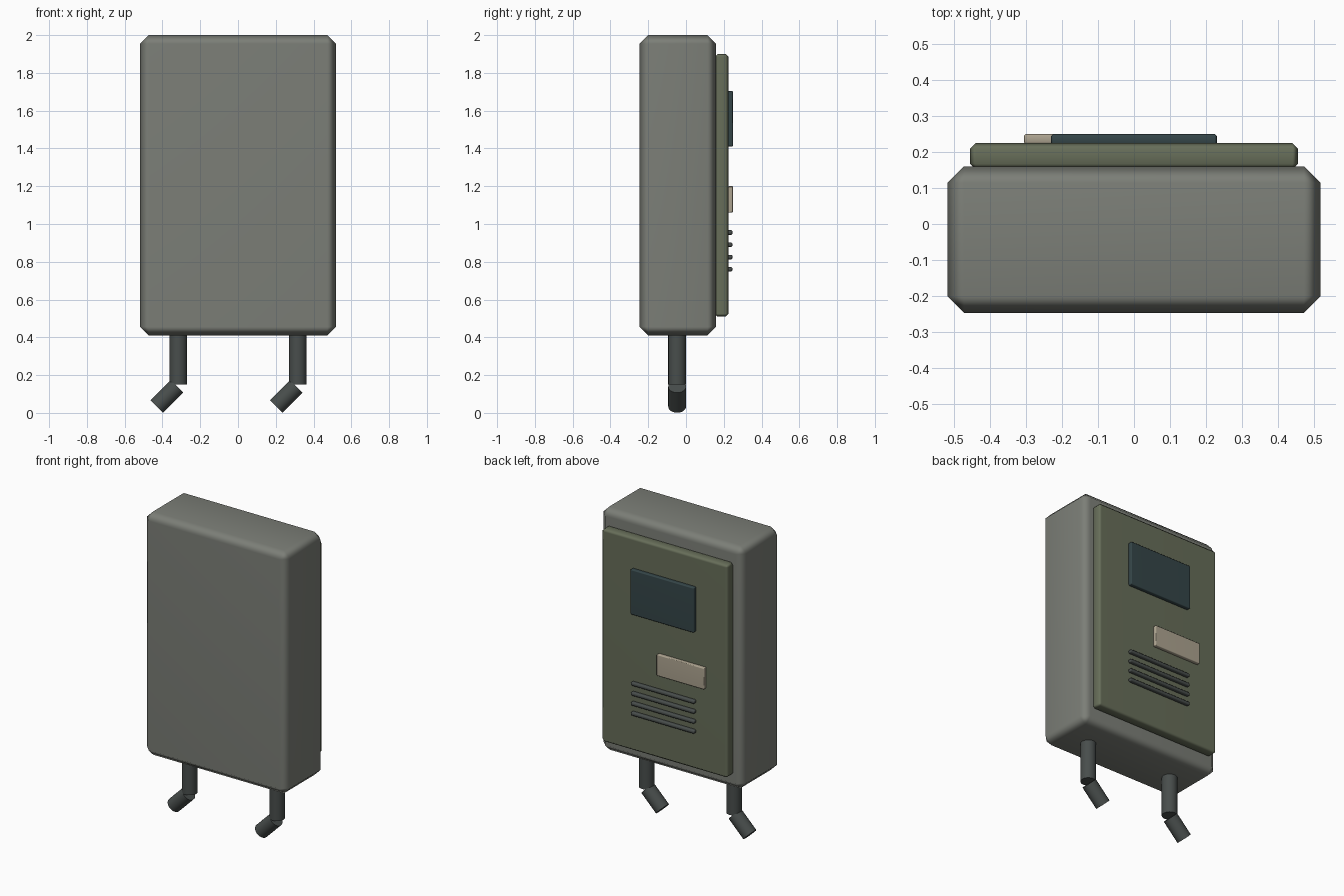
import bpy
from math import radians

if "Cube" in bpy.data.objects:
    bpy.data.objects.remove(bpy.data.objects["Cube"])


def material(name, rgb):
    m = bpy.data.materials.new(name)
    m.diffuse_color = (*rgb, 1)
    m.use_nodes = True
    m.node_tree.nodes["Principled BSDF"].inputs["Base Color"].default_value = m.diffuse_color
    return m


BODY = material("grey_paint", (0.20, 0.21, 0.185))
DOOR = material("olive_paint", (0.135, 0.155, 0.10))
SCREEN = material("dark_glass", (0.035, 0.06, 0.065))
LABEL = material("beige_plate", (0.42, 0.37, 0.28))
DARK = material("dark_metal", (0.065, 0.075, 0.072))


def box(name, x, y, z, bevel, mat):
    """Bevelled box from its (min, max) extents."""
    bpy.ops.mesh.primitive_cube_add(size=1, location=[sum(r) / 2 for r in (x, y, z)])
    o = bpy.context.object
    o.name = name
    o.scale = [r[1] - r[0] for r in (x, y, z)]
    bpy.ops.object.transform_apply(location=False, rotation=False, scale=True)
    b = o.modifiers.new("Bevel", 'BEVEL')
    b.width = bevel
    b.segments = 1
    bpy.ops.object.modifier_apply(modifier=b.name)
    bpy.ops.object.shade_smooth_by_angle(angle=radians(50))
    w = o.modifiers.new("Normals", 'WEIGHTED_NORMAL')
    w.keep_sharp = True
    o.data.materials.append(mat)
    return o


def pipe(name, loc, length, tilt=0):
    bpy.ops.mesh.primitive_cylinder_add(vertices=24, radius=0.047, depth=length,
                                        location=loc, rotation=(0, radians(tilt), 0))
    o = bpy.context.object
    o.name = name
    bpy.ops.object.shade_smooth_by_angle(angle=radians(40))
    o.data.materials.append(DARK)
    return o


# Cabinet and door panel on the back
box("cabinet", (-0.518, 0.518), (-0.247, 0.16), (0.41, 2.0), 0.046, BODY)
box("door_panel", (-0.455, 0.455), (0.152, 0.225), (0.51, 1.9), 0.015, DOOR)

# Display window and label plate
box("display_window", (-0.23, 0.23), (0.217, 0.25), (1.41, 1.705), 0.006, SCREEN)
box("label_plate", (-0.305, 0.04), (0.222, 0.25), (1.06, 1.20), 0.005, LABEL)

# Vent slats
for i in range(4):
    z = 0.76 + 0.065 * i
    box(f"vent_slat_{i + 1}", (-0.23, 0.23), (0.218, 0.246), (z - 0.012, z + 0.012), 0.006, DARK)

# Conduits below, both elbows bent towards -x
for side, x in (("left", -0.316), ("right", 0.316)):
    pipe(f"{side}_conduit", (x, -0.047, 0.30), 0.30)
    pipe(f"{side}_conduit_elbow", (x - 0.06, -0.047, 0.087), 0.15, 45)
